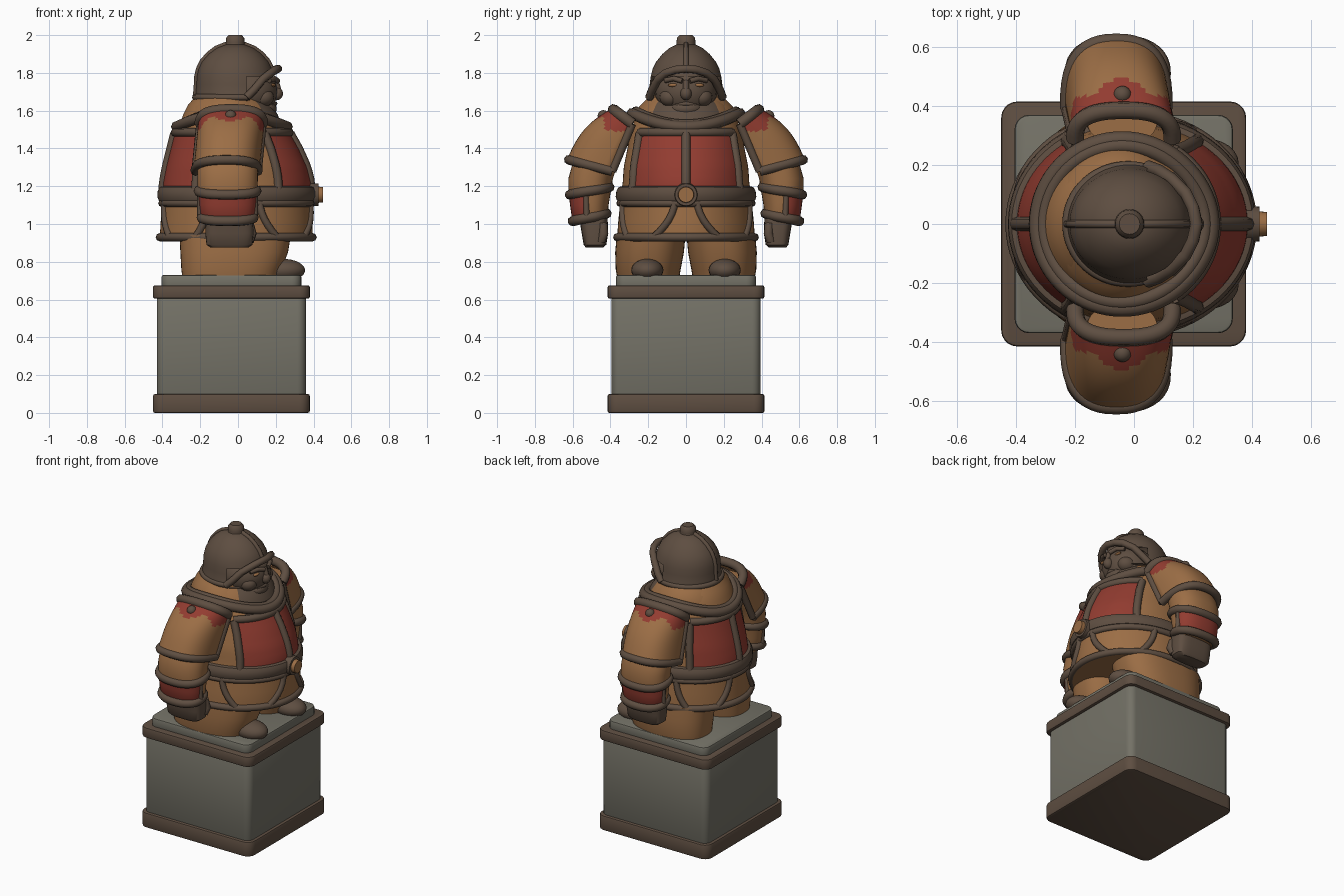
import bpy, bmesh, math
from math import sin, cos, pi, radians
from mathutils import Vector

if "Cube" in bpy.data.objects:
    bpy.data.objects.remove(bpy.data.objects["Cube"])


def material(name, rgb):
    m = bpy.data.materials.new(name)
    m.diffuse_color = (*rgb, 1)
    m.use_nodes = True
    m.node_tree.nodes["Principled BSDF"].inputs["Base Color"].default_value = m.diffuse_color
    return m


DARK, TAN, RED, GREY = 0, 1, 2, 3
MATS = [material("dark_brown", (0.112, 0.076, 0.053)), material("tan_orange", (0.33, 0.155, 0.06)),
        material("brick_red", (0.29, 0.045, 0.03)), material("stone_grey", (0.175, 0.168, 0.135))]


def finish(name, bm, mat=None, angle=40):
    bmesh.ops.recalc_face_normals(bm, faces=bm.faces[:])
    me = bpy.data.meshes.new(name)
    bm.to_mesh(me)
    bm.free()
    ob = bpy.data.objects.new(name, me)
    bpy.context.collection.objects.link(ob)
    for m in (MATS if mat is None else [MATS[mat]]):
        me.materials.append(m)
    bpy.ops.object.select_all(action='DESELECT')
    ob.select_set(True)
    bpy.context.view_layer.objects.active = ob
    bpy.ops.object.shade_smooth_by_angle(angle=radians(angle))
    return ob


def power(v, e):
    return math.copysign(abs(v) ** e, v)


def loft(name, rows, rule, n=64, e=1.0):
    """Stack of (z, cx, cy, rx, ry) sections; rule(angle, z) gives the colour."""
    bm = bmesh.new()
    rings = [[bm.verts.new((cx + rx * power(cos(2 * pi * i / n), e), cy + ry * power(sin(2 * pi * i / n), e), z))
              for i in range(n)] for z, cx, cy, rx, ry in rows]
    for k in range(len(rows) - 1):
        for i in range(n):
            j = (i + 1) % n
            f = bm.faces.new((rings[k][i], rings[k][j], rings[k + 1][j], rings[k + 1][i]))
            f.material_index = rule(2 * pi * (i + .5) / n, (rows[k][0] + rows[k + 1][0]) / 2)
    for ring, row in ((rings[0], rows[0]), (rings[-1], rows[-1])):
        bm.faces.new(ring).material_index = rule(pi / 2, row[0])
    return finish(name, bm)


def tube(name, pts, r, mat=DARK, closed=False):
    cu = bpy.data.curves.new(name, 'CURVE')
    cu.dimensions = '3D'
    cu.bevel_depth, cu.bevel_resolution, cu.use_fill_caps = r, 2, True
    sp = cu.splines.new('POLY')
    sp.points.add(len(pts) - 1)
    for p, q in zip(sp.points, pts):
        p.co = (*q, 1)
    sp.use_cyclic_u = closed
    cu.materials.append(MATS[mat])
    ob = bpy.data.objects.new(name, cu)
    bpy.context.collection.objects.link(ob)
    bpy.ops.object.select_all(action='DESELECT')
    ob.select_set(True)
    bpy.context.view_layer.objects.active = ob
    bpy.ops.object.convert(target='MESH')
    bpy.ops.object.shade_smooth_by_angle(angle=radians(50))


def blob(name, c, r, mat):
    bm = bmesh.new()
    bmesh.ops.create_uvsphere(bm, u_segments=24, v_segments=16, radius=1)
    for v in bm.verts:
        v.co = Vector((c[0] + r[0] * v.co.x, c[1] + r[1] * v.co.y, c[2] + r[2] * v.co.z))
    return finish(name, bm, mat)


def slab(name, z0, z1, half, corner, mat):
    bm = bmesh.new()
    bmesh.ops.create_cube(bm, size=1)
    for v in bm.verts:
        v.co = Vector((-.035 + v.co.x * 2 * half, v.co.y * 2 * half, z0 + (v.co.z + .5) * (z1 - z0)))
    upright = [e for e in bm.edges if abs(e.verts[0].co.z - e.verts[1].co.z) > .01]
    bmesh.ops.bevel(bm, geom=upright, offset=corner, segments=5, profile=.5, affect='EDGES')
    ends = [e for e in bm.edges if abs(e.verts[0].co.z - e.verts[1].co.z) < .001]
    bmesh.ops.bevel(bm, geom=ends, offset=.01, segments=2, profile=.5, affect='EDGES')
    finish(name, bm, mat)


# pedestal
slab("pedestal_foot", 0, .10, .415, .055, DARK)
slab("pedestal_block", .08, .63, .395, .045, GREY)
slab("pedestal_cornice", .605, .675, .415, .055, DARK)
slab("pedestal_top", .66, .73, .37, .05, GREY)

# torso outline: z, front x, back x, half width
BODY = [(.91, .395, -.415, .365), (1.0, .395, -.41, .36), (1.15, .385, -.40, .345), (1.22, .385, -.395, .335),
        (1.3, .365, -.38, .33), (1.4, .32, -.355, .31), (1.48, .275, -.335, .295), (1.56, .21, -.29, .27),
        (1.62, .15, -.26, .25), (1.68, .12, -.22, .19)]


def section(z):
    for a, b in zip(BODY, BODY[1:]):
        if z <= b[0] + 1e-6:
            t = (z - a[0]) / (b[0] - a[0])
            f, k, w = (a[i] + t * (b[i] - a[i]) for i in (1, 2, 3))
            return (f + k) / 2, (f - k) / 2, w


def skin(deg, z, out=0.0):
    cx, rx, ry = section(z)
    t = radians(deg)
    return cx + (rx + out) * cos(t), (ry + out) * sin(t), z


def coat_colour(t, z):
    if 1.18 < z < 1.48 and abs(cos(t)) > cos(radians(56)):
        return RED
    if z > 1.48 and cos(t) > .75:
        return DARK
    return TAN


levels = [.91 + .77 * i / 27 for i in range(28)]
loft("coat", [(z, section(z)[0], 0, *section(z)[1:]) for z in levels], coat_colour, 96)

# dark trims on the coat
full = range(0, 360, 5)
tube("coat_hem", [skin(a, .93) for a in full], .022, closed=True)
for a in (0, 56, 124, 180, 236, 304):
    tube("chest_trim", [skin(a, 1.16 + .04 * i) for i in range(9)], .024)
for mid in (0, 180):
    tube("panel_top_trim", [skin(mid + a, 1.485) for a in range(-56, 57, 4)], .024)
for s in (-1, 1):
    for a0, a1 in ((10, 28), (72, 58), (112, 122), (165, 150)):
        tube("skirt_trim", [skin(s * (a0 + (a1 - a0) * (i / 6) ** 2), 1.12 - .19 * i / 6) for i in range(7)], .02)
tube("skirt_top_trim", [skin(a, 1.11) for a in full], .02, closed=True)

# belt and buckle
loft("belt", [(z, section(z)[0], 0, section(z)[1] + o, section(z)[2] + o)
              for z, o in ((1.12, 0), (1.125, .018), (1.145, .027), (1.175, .027), (1.195, .018), (1.2, 0))],
     lambda t, z: DARK, 72)
for name, r, x0, x1, mat in (("buckle_plate", .065, .37, .425, DARK), ("buckle_stud", .045, .40, .45, TAN)):
    bm = bmesh.new()
    bmesh.ops.create_cone(bm, cap_ends=True, segments=24, radius1=r, radius2=r * .9, depth=x1 - x0)
    for v in bm.verts:
        v.co = Vector(((x0 + x1) / 2 + v.co.z, v.co.y, 1.155 + v.co.x))
    finish(name, bm, mat)

# collar: dips at front and back
for r, drop, rad in ((.285, 0, .03), (.265, -.012, .026)):
    ring = [radians(a) for a in full]
    tube("collar", [(-.04 + (r + .015 * max(0, cos(t)) ** 4) * cos(t), r * sin(t),
                     1.585 - drop - .07 * cos(t) ** 2) for t in ring], rad, closed=True)
loft("cowl", [(1.52, -.04, 0, .27, .275), (1.58, -.04, 0, .25, .255), (1.63, -.045, 0, .22, .225),
              (1.67, -.05, 0, .18, .19)], lambda t, z: DARK if cos(t) > .72 else TAN)

# face
blob("face", (.045, 0, 1.70), (.165, .165, .14), DARK)
blob("chin", (.13, 0, 1.61), (.075, .09, .05), DARK)
blob("nose", (.205, 0, 1.69), (.033, .03, .035), DARK)
tube("nose_bridge", [(.20, 0, 1.76), (.218, 0, 1.69)], .016)
tube("mouth", [(.172, -.05, 1.632), (.198, 0, 1.637), (.172, .05, 1.632)], .011)
for s in (-1, 1):
    blob("cheek", (.13, s * .085, 1.67), (.06, .055, .05), DARK)
    blob("eye", (.186, s * .068, 1.735), (.012, .028, .009), TAN)
    tube("brow", [(.21, s * .02, 1.757), (.195, s * .065, 1.77), (.165, s * .11, 1.76)], .014)

# helmet with the face opening removed
dome = [(1.655, .205, .205), (1.67, .212, .205), (1.70, .208, .196), (1.74, .205, .192), (1.78, .203, .187),
        (1.82, .194, .177), (1.86, .175, .157), (1.90, .14, .125), (1.93, .10, .09), (1.95, .05, .05)]
helmet = loft("helmet", [(z, -.015, 0, rx, ry) for z, rx, ry in dome], lambda t, z: DARK)
bm = bmesh.new()
bm.from_mesh(helmet.data)
hole = [f for f in bm.faces if f.calc_center_median().x > .05 and f.calc_center_median().z < 1.78]
bmesh.ops.delete(bm, geom=hole, context='FACES')
bm.to_mesh(helmet.data)
bm.free()
half = [(.045, .195, 1.67), (.085, .18, 1.71), (.13, .15, 1.765), (.175, .105, 1.80), (.20, .055, 1.817)]
tube("visor_rim", half + [(.212, 0, 1.822)] + [(x, -y, z) for x, y, z in reversed(half)], .022)
tube("helmet_rim", [(-.02 + .205 * cos(radians(a)), .195 * sin(radians(a)), 1.67) for a in range(70, 291, 5)], .018)
tube("helmet_crest", [(-.015 + rx, 0, z) for z, rx, _ in dome[5:]] +
     [(-.015 - rx, 0, z) for z, rx, _ in reversed(dome[1:])], .014)
loft("helmet_knob", [(1.92, -.015, 0, .07, .07), (1.945, -.015, 0, .05, .05), (1.96, -.015, 0, .05, .05),
                     (1.985, -.015, 0, .048, .048), (2.0, -.015, 0, .035, .035)], lambda t, z: DARK, 24)


def pad_point(u, v, s):
    """Shoulder plate: arch across (u -1..1), slope down and out (v 0..1)."""
    c, a = power(max(0, cos(u * pi / 2)), .7), power(sin(u * pi / 2), .8)
    ey, ez, ky, kz = .285 + .105 * v, 1.53 - .25 * v, .385 + .235 * v, 1.605 - .265 * v
    bulge = .025 * sin(pi * v) * c
    return (-.035 - .025 * v + .165 * a, s * (ey + (ky - ey) * c + bulge), ez + (kz - ez) * c + bulge)


for s in (-1, 1):
    # legs and feet
    loft("leg", [(.72, -.04, s * .20, .255, .165), (.76, -.035, s * .20, .265, .172), (.85, -.02, s * .193, .285, .182),
                 (.94, -.015, s * .185, .295, .182)], lambda t, z: TAN, 48, .8)
    blob("foot", (.24, s * .205, .755), (.115, .085, .06), DARK)
    tube("sole", [(.19, s * .15, .745), (.29, s * .15, .745), (.325, s * .20, .745), (.29, s * .255, .745),
                  (.19, s * .255, .745)], .018)
    # shoulder plate
    bm = bmesh.new()
    nu, nv = 32, 20
    g = [[bm.verts.new(pad_point(2 * i / nu - 1, j / nv, s)) for i in range(nu + 1)] for j in range(nv + 1)]
    for j in range(nv):
        for i in range(nu):
            f = bm.faces.new((g[j][i], g[j][i + 1], g[j + 1][i + 1], g[j + 1][i]))
            u = 2 * (i + .5) / nu - 1
            f.material_index = RED if (j + .5) / nv < .27 + .06 * cos(u * 9) else TAN
    pad = finish("shoulder_plate", bm)
    mod = pad.modifiers.new("thick", 'SOLIDIFY')
    mod.thickness, mod.offset = .02, 0
    across = [-1 + i / 12 for i in range(25)]
    tube("plate_top_rim", [pad_point(u, 0, s) for u in across], .03)
    tube("plate_low_rim", [pad_point(u, 1, s) for u in across], .026)
    for u in (-1, 1):
        tube("plate_side_rim", [pad_point(u, i / 8, s) for i in range(9)], .022)
    blob("plate_rivet", pad_point(0, .17, s), (.03, .03, .03), DARK)

    # arm with bracer
    def arm_colour(t, z):
        return RED if 1.04 < z < 1.17 and s * sin(t) > .1 else TAN
    loft("arm", [(1.0, -.05, s * .50, .125, .08), (1.04, -.055, s * .51, .145, .095), (1.10, -.055, s * .512, .152, .102),
                 (1.17, -.055, s * .51, .158, .112), (1.24, -.055, s * .505, .16, .118), (1.32, -.055, s * .48, .16, .12),
                 (1.42, -.045, s * .42, .15, .115), (1.52, -.04, s * .36, .12, .09)], arm_colour, 48, .85)
    for z, rx, ry in ((1.175, .153, .105), (1.035, .138, .09)):
        tube("bracer_band", [(-.055 + rx * power(cos(radians(a)), .85), s * (.51 + ry * power(sin(radians(a)), .85)),
                              z - .02 * sin(radians(a))) for a in range(0, 360, 10)], .027, closed=True)
    for x in (-.20, .09):
        tube("bracer_edge", [(x, s * .53, 1.17), (x, s * .525, 1.03)], .016)
    # closed hand
    loft("fist", [(.875, -.045, s * .485, .10, .045), (.89, -.045, s * .482, .122, .06), (.95, -.045, s * .482, .128, .07),
                  (1.03, -.045, s * .49, .125, .075)], lambda t, z: DARK, 32, .55)
    tube("thumb", [(.06, s * .44, 1.0), (.075, s * .435, .95), (.06, s * .45, .91)], .025)
